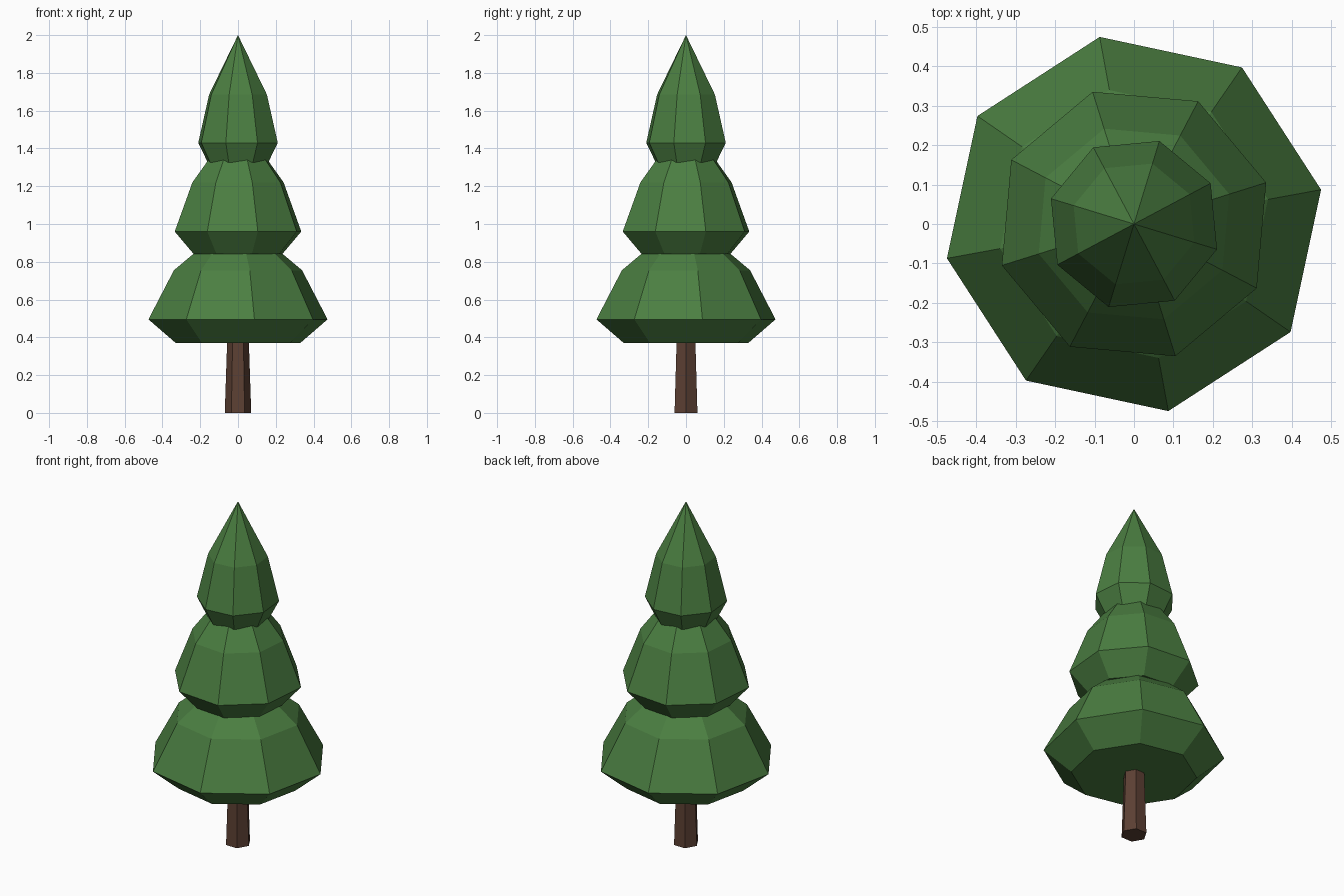
import bpy, bmesh
from math import cos, sin, radians, tau

default = bpy.data.objects.get("Cube")
if default:
    bpy.data.objects.remove(default, do_unlink=True)


def make_material(name, rgb):
    mat = bpy.data.materials.new(name)
    mat.use_nodes = True
    mat.diffuse_color = (*rgb, 1)
    mat.node_tree.nodes["Principled BSDF"].inputs["Base Color"].default_value = (*rgb, 1)
    return mat


def lathe(name, profile, sides, turn, mat):
    """Closed flat-faced solid from (radius, z) rings, bottom to top; radius 0 makes a tip."""
    bm = bmesh.new()
    rings = []
    for r, z in profile:
        count = sides if r > 0 else 1
        angles = [radians(turn) + tau * i / sides for i in range(count)]
        rings.append([bm.verts.new((r * cos(a), r * sin(a), z)) for a in angles])
    for low, high in zip(rings, rings[1:]):
        for i in range(sides):
            j = (i + 1) % sides
            if len(high) == 1:
                bm.faces.new((low[i], low[j], high[0]))
            else:
                bm.faces.new((low[i], low[j], high[j], high[i]))
    bm.faces.new(rings[0][::-1])
    if len(rings[-1]) > 1:
        bm.faces.new(rings[-1])
    mesh = bpy.data.meshes.new(name)
    bm.to_mesh(mesh)
    bm.free()
    mesh.materials.append(mat)
    obj = bpy.data.objects.new(name, mesh)
    bpy.context.collection.objects.link(obj)
    return obj


bark = make_material("bark brown", (0.107, 0.051, 0.033))
needles = make_material("needle green", (0.07, 0.21, 0.053))

# Tapered six-sided trunk, ending inside the lowest tier
lathe("trunk", [(0.07, 0), (0.055, 0.45)], 6, 0, bark)

# Three eight-sided foliage tiers, each twisted a little further
lathe("lower_foliage", [(0.335, 0.37), (0.482, 0.495), (0.345, 0.755), (0, 1.04)], 8, 10.4, needles)
lathe("middle_foliage", [(0.245, 0.84), (0.351, 0.96), (0.253, 1.22), (0, 1.56)], 8, 17.4, needles)
lathe("upper_foliage", [(0.167, 1.325), (0.22, 1.43), (0.16, 1.685), (0, 2.0)], 8, 28, needles)
